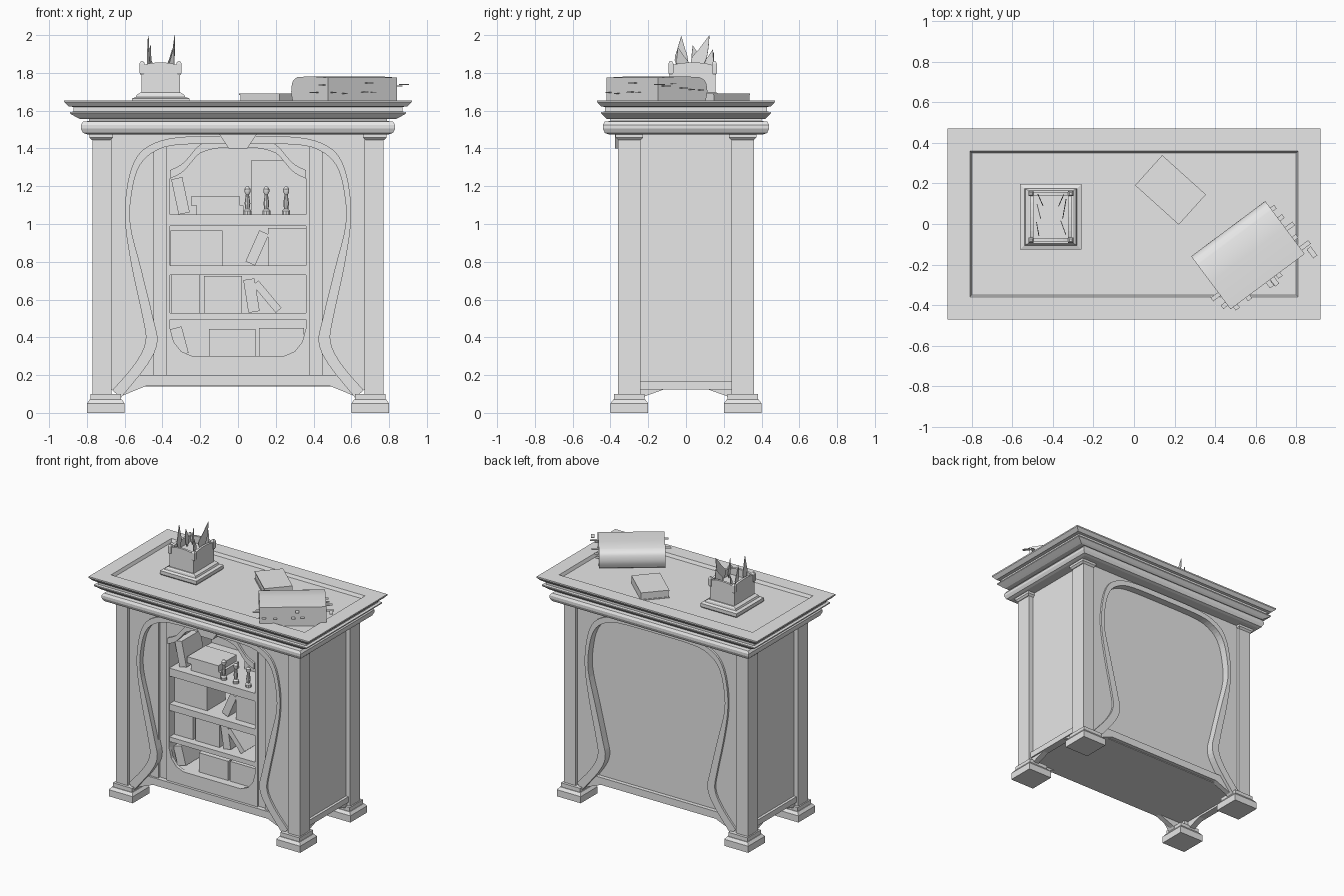
import bpy, bmesh, math, random
from mathutils import Matrix, Vector

old = bpy.data.objects.get("Cube")
if old:
    bpy.data.objects.remove(old, do_unlink=True)

random.seed(4)
GREY = bpy.data.materials.new("plain grey")
GREY.use_nodes = True
GREY.diffuse_color = (0.8, 0.8, 0.8, 1)
GREY.node_tree.nodes["Principled BSDF"].inputs["Base Color"].default_value = (0.8, 0.8, 0.8, 1)


def finish(name, bm, smooth=False):
    bmesh.ops.recalc_face_normals(bm, faces=bm.faces)
    me = bpy.data.meshes.new(name)
    bm.to_mesh(me)
    bm.free()
    me.materials.append(GREY)
    ob = bpy.data.objects.new(name, me)
    bpy.context.collection.objects.link(ob)
    if smooth:
        bpy.ops.object.select_all(action='DESELECT')
        ob.select_set(True)
        bpy.context.view_layer.objects.active = ob
        bpy.ops.object.shade_smooth_by_angle(angle=math.radians(35))
    return ob


def prism(name, pts, y0, y1, mat=None, smooth=False):
    """Extrude an (x, z) outline along y."""
    bm = bmesh.new()
    a = [bm.verts.new((x, y0, z)) for x, z in pts]
    b = [bm.verts.new((x, y1, z)) for x, z in pts]
    bm.faces.new(a)
    bm.faces.new(b[::-1])
    for i in range(len(pts)):
        j = (i + 1) % len(pts)
        bm.faces.new((a[i], b[i], b[j], a[j]))
    if mat:
        bm.transform(mat)
    return finish(name, bm, smooth)


def box(name, x0, x1, y0, y1, z0, z1, mat=None):
    return prism(name, [(x0, z0), (x1, z0), (x1, z1), (x0, z1)], y0, y1, mat)


def loft(name, rings, at=(0, 0, 0), n=4, smooth=False):
    """Stack rectangular (n=4) or round rings given as half x, half y, z."""
    bm = bmesh.new()
    k = math.sqrt(2) if n == 4 else 1
    loops = []
    for hx, hy, z in rings:
        angs = [2 * math.pi * (i + 0.5) / n for i in range(n)]
        loops.append([bm.verts.new(Vector(at) + Vector((k * hx * math.cos(t), k * hy * math.sin(t), z))) for t in angs])
    for p, q in zip(loops, loops[1:]):
        for i in range(n):
            j = (i + 1) % n
            bm.faces.new((p[i], p[j], q[j], q[i]))
    bm.faces.new(loops[0][::-1])
    bm.faces.new(loops[-1])
    return finish(name, bm, smooth)


def spline(pts, steps=4):
    """Smooth curve through a few points."""
    p = [Vector(q) for q in [pts[0]] + pts + [pts[-1]]]
    out = []
    for a, b, c, d in zip(p, p[1:], p[2:], p[3:]):
        for s in range(steps):
            t = s / steps
            out.append(tuple(0.5 * (2 * b + (c - a) * t + (2 * a - 5 * b + 4 * c - d) * t * t
                                    + (3 * b - a - 3 * c + d) * t ** 3)))
    return out + [tuple(pts[-1])]


def whole(half):
    """Complete a half curve that ends on x = 0."""
    return half + [(-x, z) for x, z in half[-2::-1]]


# Moulded top with sunken panel
loft("cornice_top", [(.80, .41, 1.475), (.82, .43, 1.482), (.832, .44, 1.505), (.832, .44, 1.525),
                     (.82, .43, 1.542), (.79, .40, 1.545), (.79, .40, 1.555), (.84, .42, 1.557),
                     (.855, .43, 1.565), (.89, .45, 1.585), (.89, .45, 1.593), (.87, .43, 1.595),
                     (.87, .43, 1.62), (.895, .45, 1.622), (.92, .47, 1.645), (.92, .47, 1.655),
                     (.81, .36, 1.655), (.80, .35, 1.632)])

# Corner posts, capitals and feet
for sx in (-1, 1):
    for sy in (-1, 1):
        loft("foot", [(.10, .10, 0), (.10, .10, .05), (.085, .085, .07), (.08, .08, .07), (.08, .08, .1)],
             (sx * .70, sy * .30, 0))
        loft("post", [(.05, .06, .09), (.05, .06, 1.475)], (sx * .72, sy * .30, 0))
        loft("capital", [(.05, .06, 1.445), (.062, .073, 1.458), (.062, .073, 1.48)], (sx * .725, sy * .30, 0))
        prism("front_bracket", [(sx * x, z) for x, z in ((.475, .147), (.64, .08), (.64, .147))],
              sy * .33, sy * .29)
        prism("side_bracket", [(sy * y, z) for y, z in ((.10, .13), (.24, .08), (.24, .13))],
              sx * .70, sx * .745, Matrix(((0, 1, 0, 0), (1, 0, 0, 0), (0, 0, 1, 0), (0, 0, 0, 1))))

# Carcass: base, side and back panels
box("base", -.70, .70, -.30, .30, .14, .2)
box("back_panel", -.70, .70, .27, .30, .15, 1.48)
for s in (-1, 1):
    box("side_panel", s * .70, s * .735, -.26, .26, .13, 1.435)
    box("side_top_rail", s * .69, s * .73, -.26, .26, 1.43, 1.48)
    box("side_bottom_rail", s * .70, s * .755, -.25, .25, .125, .168)
    box("apron", -.66, .66, s * .28, s * .33, .145, .2)

# Pear-shaped frame on the front and back
outer = spline([(.665, .12), (.55, .255), (.49, .375), (.505, .505), (.56, .76), (.597, 1.0), (.59, 1.18),
                (.55, 1.33), (.47, 1.415), (.31, 1.46), (0, 1.466)])
inner = spline([(.62, .08), (.48, .255), (.427, .375), (.45, .505), (.512, .76), (.57, 1.0), (.56, 1.18),
                (.52, 1.31), (.44, 1.385), (.31, 1.42), (0, 1.425)])
for s in (-1, 1):
    prism("frame_spandrel", whole(outer) + [(-.69, .12), (-.69, 1.48), (.69, 1.48), (.69, .12)], s * .29, s * .34)
    prism("frame_moulding", whole(outer) + whole(inner)[::-1], s * .29, s * .355)

# Front face around the bookcase opening
arch = spline([(.36, 1.24), (.30, 1.27), (.26, 1.31), (.20, 1.375), (.10, 1.402), (0, 1.405)], 3)
opening = [(0, .3), (.24, .3), (.30, .325), (.34, .375), (.36, .45)] + arch
for s in (-1, 1):
    box("front_side_panel", s * .445, s * .68, -.315, -.27, .17, 1.47)
    box("front_stile", s * .375, s * .445, -.295, -.26, .17, 1.47)
    prism("bookcase_face", [(s * x, z) for x, z in opening + [(0, 1.47), (.38, 1.47), (.38, .2), (0, .2)]],
          -.31, -.285)
    box("bookcase_side", s * .36, s * .38, -.29, .22, .2, 1.47)
prism("arch_band", whole(arch) + [(x, z + .045) for x, z in whole(arch)[::-1]], -.325, -.30)
prism("keystone", [(-.1, 1.476), (.1, 1.476), (.05, 1.4), (-.05, 1.4)], -.375, -.30)
box("bookcase_back", -.37, .37, .20, .22, .2, 1.47)
box("bookcase_floor", -.37, .37, -.29, .21, .27, .3)
for z, t in ((1.05, .06), (.78, .05), (.53, .035)):
    box("shelf", -.362, .362, -.305, .21, z - t, z)


def book(x, z, w, h, tilt=0, y0=-.25, depth=.22):
    """Upright book, tilted left (negative) or right about its foot."""
    a = math.radians(tilt)
    m = Matrix.Translation((x, 0, z + abs(math.sin(a)) * w / 2)) @ Matrix.Rotation(a, 4, 'Y')
    return box("book", -w / 2, w / 2, y0, y0 + depth, 0, h, m)


# Books on the shelves
for args in ((-.295, .3, .07, .145, -15), (-.03, .3, .245, .145), (.23, .3, .24, .15),
             (-.278, .53, .155, .2), (-.08, .53, .2, .195), (.085, .53, .06, .175, -9), (.215, .53, .04, .19, -40),
             (-.22, .78, .275, .185), (.065, .78, .055, .18, 24), (.26, .78, .2, .2),
             (-.285, 1.05, .06, .19, -12), (.215, 1.05, .29, .285, 0, -.02, .15),
             (-.095, 1.05, .25, .048), (-.12, 1.098, .26, .047)):
    book(*args)

# Small turned figures on the top shelf
for x in (.05, .15, .255):
    loft("figurine", [(.022, .022, 1.05), (.022, .022, 1.07), (.012, .012, 1.08), (.016, .016, 1.11),
                      (.009, .009, 1.155), (.017, .017, 1.17), (.017, .017, 1.185), (.007, .007, 1.198)],
         (x, -.24, 0), 10, True)

# Small book lying on top
place = Matrix.Translation((.18, .168, 0)) @ Matrix.Rotation(math.radians(-42), 4, 'Z')
box("flat_book_pages", -.14, .14, -.095, .1, 1.63, 1.685, place)
box("flat_book_lower_cover", -.145, .145, -.1, .1, 1.63, 1.638, place)
box("flat_book_upper_cover", -.145, .145, -.1, .1, 1.682, 1.69, place)

# Large book with rounded spine and page markers
place = Matrix.Translation((.562, -.154, 0)) @ Matrix.Rotation(math.radians(36.7), 4, 'Z')
turn = place @ Matrix.Rotation(math.radians(90), 4, 'Z')
section = [(-.162, 1.632), (.12, 1.632)] + spline([(.15, 1.65), (.163, 1.70), (.15, 1.755), (.11, 1.777)]) + [
    (0, 1.782), (-.162, 1.775)]
prism("large_book", section, -.228, .228, turn, True)
for i in range(6):
    x, z, d = -.19 + .075 * i, random.uniform(1.68, 1.75), random.uniform(.02, .05)
    box("front_marker", x, x + .025, -.16 - d, -.15, z, z + .004, place @ Matrix.Rotation(random.uniform(-.06, .06), 4, 'Y'))
for s in (-1, 1):
    for i in range(5 if s > 0 else 2):
        y, z, d = -.14 + .06 * i, random.uniform(1.67, 1.75), random.uniform(.02, .06)
        box("end_marker", s * .22, s * (.228 + d), y, y + .022, z, z + .004, place)

# Planter: stepped foot, arched walls and corner posts
px, py = -.41, .035
loft("planter_foot", [(.145, .155, 1.63), (.152, .162, 1.64), (.152, .162, 1.665), (.13, .14, 1.672),
                      (.125, .137, 1.685), (.108, .13, 1.695)], (px, py, 0))
loft("planter_soil", [(.095, .115, 1.69), (.095, .115, 1.80)], (px, py, 0))


def wall(half, rise):
    top = [(half * math.cos(t), 1.83 + rise * math.sin(t)) for t in [math.pi * i / 10 for i in range(11)]]
    return [(-half, 1.69), (half, 1.69)] + top


centre = Matrix.Translation((px, py, 0))
quarter = Matrix.Rotation(math.radians(90), 4, 'Z')
for s in (-1, 1):
    prism("planter_front_wall", wall(.10, .025), s * .105, s * .122, centre)
    prism("planter_side_wall", wall(.12, .025), s * .085, s * .102, centre @ quarter)
    for t in (-1, 1):
        loft("planter_post", [(.008, .008, 1.79), (.013, .013, 1.80), (.013, .013, 1.85), (.006, .006, 1.862)],
             (px + s * .098, py + t * .115, 0))

# Pointed leaves
for x, y, h, w, lean, yaw in ((-.065, -.06, .20, .035, .0, 10), (.065, .03, .205, .04, .06, -10),
                              (-.06, .03, .15, .035, -.03, 14), (.06, -.05, .14, .035, -.03, 20),
                              (.05, .08, .13, .03, .03, -24), (-.05, .08, .11, .03, .035, 24)):
    m = centre @ Matrix.Translation((x, y, 1.795)) @ Matrix.Rotation(math.radians(90 + yaw), 4, 'Z')
    curve = spline([(0, 0), (w, h * .35), (w * .6 + lean * .5, h * .65), (lean, h)], 3)
    back = spline([(lean, h), (lean * .5 - w * .6, h * .65), (-w, h * .35), (0, 0)], 3)
    prism("leaf", curve + back[1:-1], -.002, .002, m)
